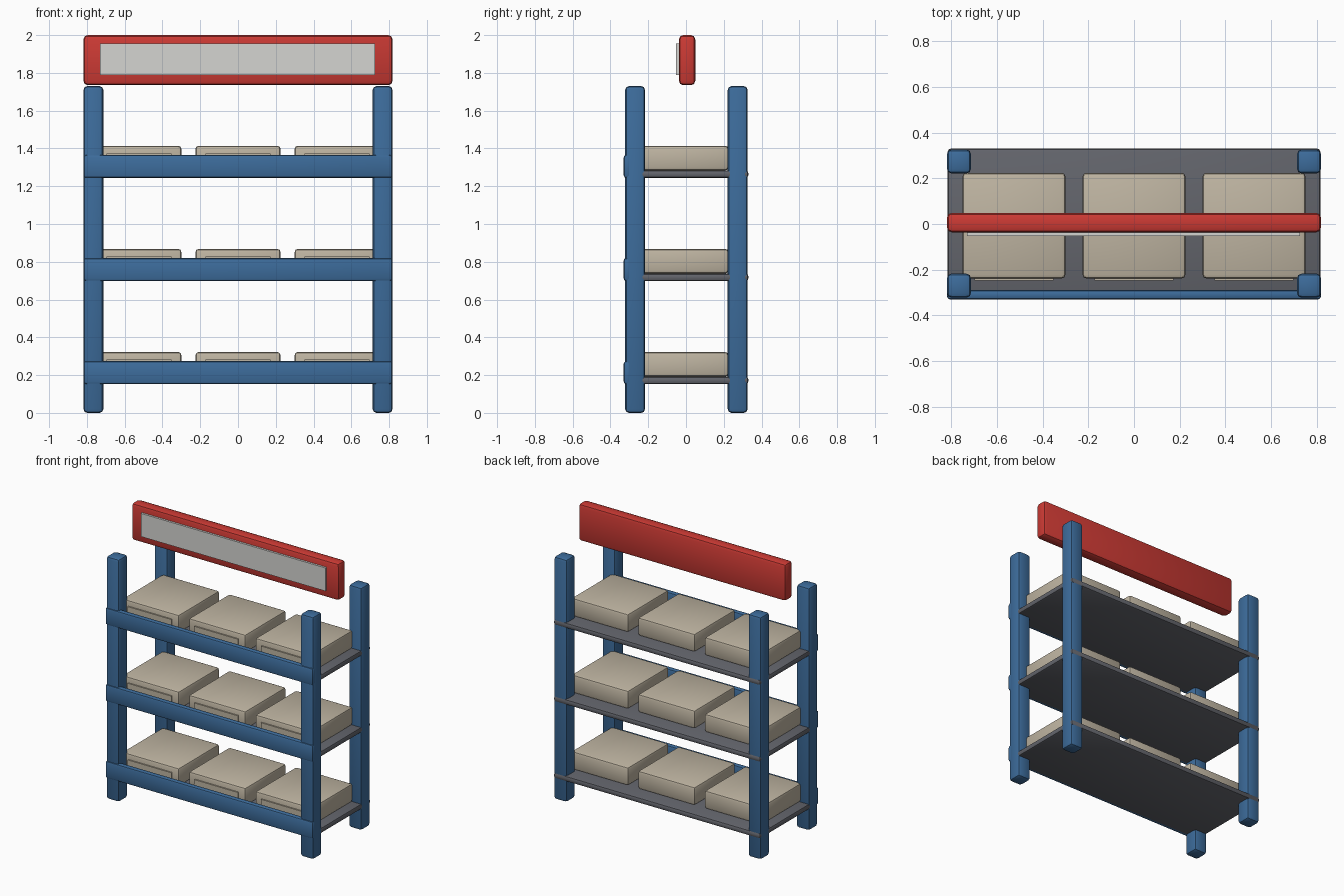
import bpy
import bmesh
from mathutils import Vector

old = bpy.data.objects.get("Cube")
if old:
    bpy.data.objects.remove(old, do_unlink=True)


def material(name, rgb):
    m = bpy.data.materials.new(name)
    m.use_nodes = True
    color = (*rgb, 1.0)
    m.diffuse_color = color
    m.node_tree.nodes["Principled BSDF"].inputs["Base Color"].default_value = color
    return m


blue = material("blue steel", (0.046, 0.15, 0.33))
red = material("red paint", (0.60, 0.042, 0.034))
grey = material("dark grey shelf", (0.125, 0.13, 0.15))
beige = material("beige carton", (0.52, 0.46, 0.36))
white = material("pale sign panel", (0.66, 0.66, 0.64))


def box(name, low, high, mat, bevel=0.0):
    """Box between two corners, with rounded edges."""
    low, high = Vector(low), Vector(high)
    size, center = high - low, (low + high) / 2
    bm = bmesh.new()
    bmesh.ops.create_cube(bm, size=1)
    bmesh.ops.scale(bm, vec=size, verts=bm.verts)
    if bevel:
        bmesh.ops.bevel(bm, geom=bm.edges[:], offset=bevel, segments=2,
                        profile=0.5, affect='EDGES')
    mesh = bpy.data.meshes.new(name)
    bm.to_mesh(mesh)
    bm.free()
    mesh.materials.append(mat)
    obj = bpy.data.objects.new(name, mesh)
    obj.location = center
    bpy.context.collection.objects.link(obj)
    if bevel:
        bpy.ops.object.select_all(action='DESELECT')
        obj.select_set(True)
        bpy.context.view_layer.objects.active = obj
        bpy.ops.object.shade_smooth_by_angle(angle=0.7)
    return obj


half = 0.818

# Corner posts
for side, x in (("right", -half), ("left", half - 0.105)):
    for end, y in (("front", -0.322), ("back", 0.221)):
        box(f"{end}_{side}_post", (x, y, 0), (x + 0.105, y + 0.105, 1.73), blue, 0.02)

# Shelves, each with a front rail and three cartons with front plates
for level, z in enumerate((0.152, 0.698, 1.244), 1):
    box(f"shelf_{level}", (0.003 - half, -0.322, z),
        (half - 0.003, 0.33, z + 0.04), grey, 0.014)
    box(f"front_rail_{level}", (-half, -0.33, z), (half, -0.288, z + 0.122), blue, 0.014)
    for i, x in enumerate((-0.525, 0, 0.525), 1):
        box(f"carton_{level}_{i}", (x - 0.225, -0.238, z + 0.04),
            (x + 0.225, 0.224, z + 0.17), beige, 0.016)
        box(f"carton_plate_{level}_{i}", (x - 0.172, -0.247, z + 0.045),
            (x + 0.172, -0.236, z + 0.13), beige)

# Header sign
box("header_board", (-half, -0.037, 1.735), (half, 0.049, 2), red, 0.022)
box("header_panel", (-0.73, -0.052, 1.79), (0.725, -0.036, 1.955), white)
